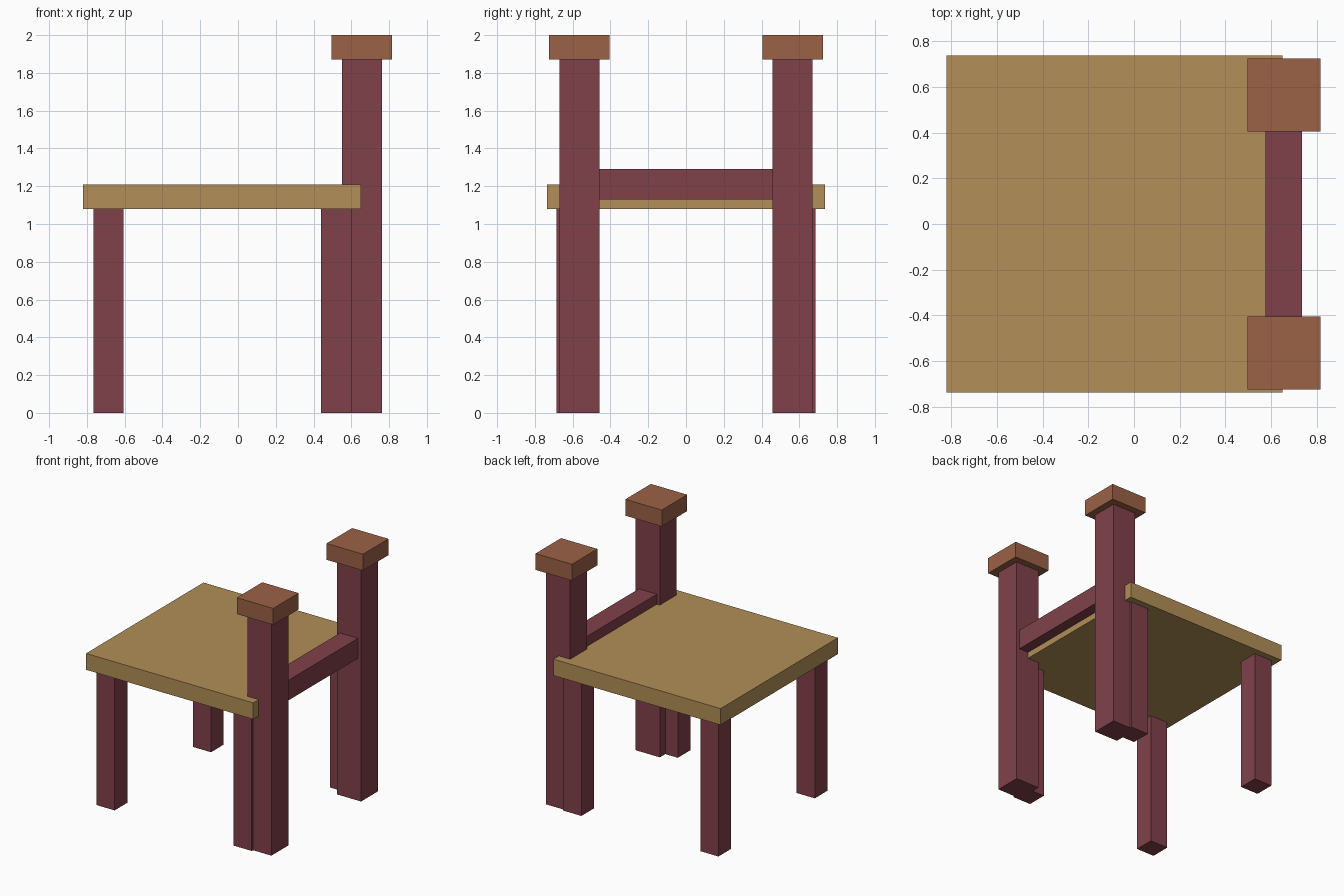
import bpy

default = bpy.data.objects.get("Cube")
if default:
    bpy.data.objects.remove(default, do_unlink=True)


def make_material(name, rgb):
    mat = bpy.data.materials.new(name)
    mat.use_nodes = True
    color = (*rgb, 1)
    mat.diffuse_color = color
    mat.node_tree.nodes["Principled BSDF"].inputs["Base Color"].default_value = color
    return mat


def box(name, x, y, z, mat):
    """Flat-sided block given by its (low, high) extent on each axis."""
    spans = (x, y, z)
    bpy.ops.mesh.primitive_cube_add(size=1, location=[(a + b) / 2 for a, b in spans])
    obj = bpy.context.object
    obj.name = obj.data.name = name
    obj.scale = [b - a for a, b in spans]
    bpy.ops.object.transform_apply(location=False, rotation=False, scale=True)
    obj.data.materials.append(mat)
    return obj


tan = make_material("tan wood", (0.445, 0.275, 0.095))
maroon = make_material("maroon wood", (0.216, 0.053, 0.069))
brown = make_material("reddish brown wood", (0.333, 0.122, 0.061))

# Seat board
SEAT_BOTTOM, SEAT_TOP = 1.08, 1.21
box("seat", (-0.82, 0.65), (-0.737, 0.737), (SEAT_BOTTOM, SEAT_TOP), tan)

# Legs, back posts and caps on both sides
POST_TOP = 1.87
for side, sign in (("right", -1), ("left", 1)):
    def across(inner, outer):
        return tuple(sorted((sign * inner, sign * outer)))

    for place, x in (("open_end", -0.765), ("back_end", 0.44)):
        box(f"{place}_leg_{side}", (x, x + 0.16), across(0.525, 0.685),
            (0, SEAT_BOTTOM), maroon)
    box(f"back_post_{side}", (0.55, 0.762), across(0.457, 0.669), (0, POST_TOP), maroon)
    box(f"post_cap_{side}", (0.496, 0.816), across(0.404, 0.724), (POST_TOP, 2), brown)

# Rail joining the back posts
box("back_rail", (0.576, 0.735), (-0.5, 0.5), (1.13, 1.29), maroon)
